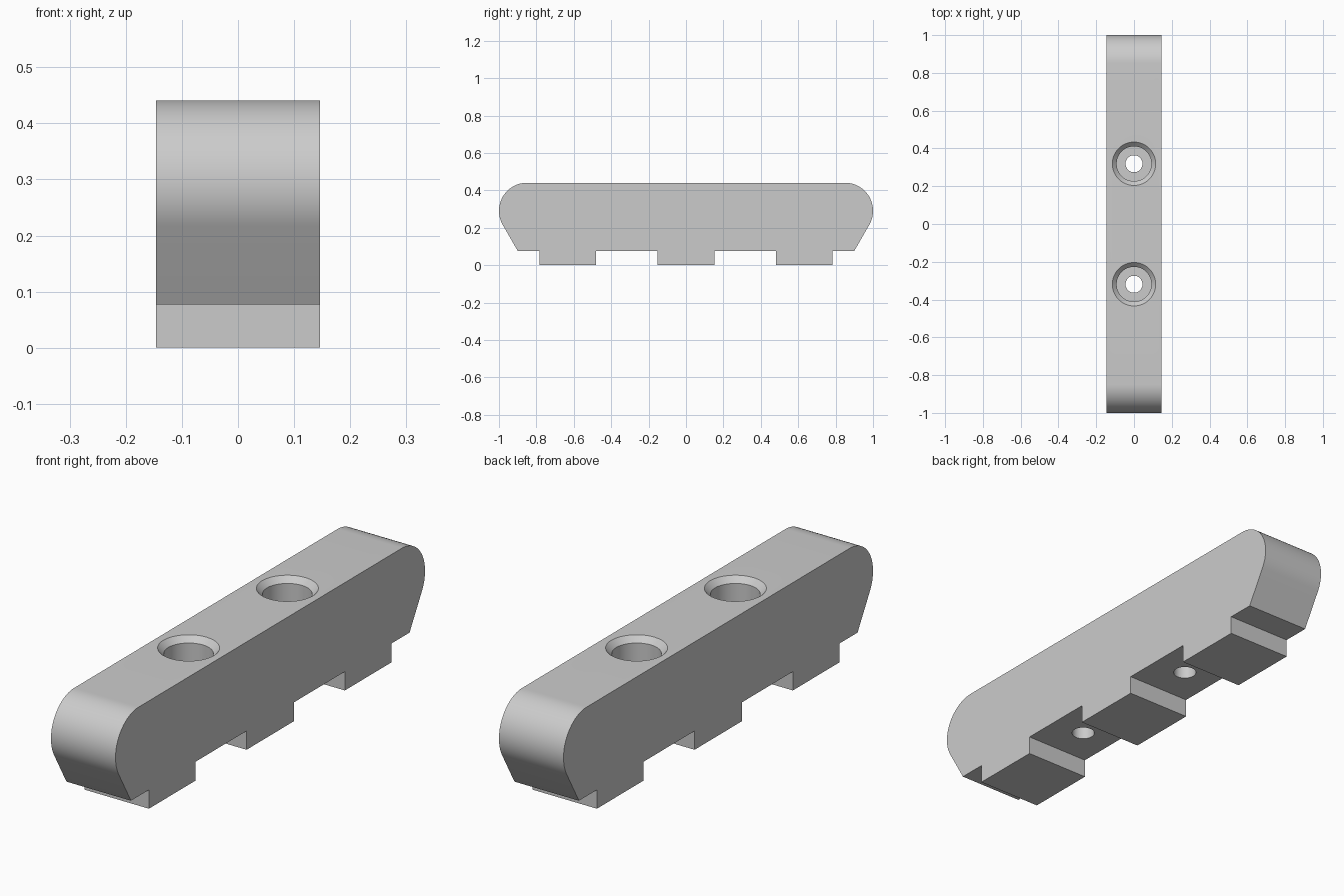
import bpy
import bmesh
from math import cos, sin, radians

HALF_WIDTH = 0.146
TOP, BELLY = 0.441, 0.077
END_RADIUS = 0.15
HOLE_Y = 0.319

cube = bpy.data.objects.get("Cube")
if cube:
    bpy.data.objects.remove(cube, do_unlink=True)

grey = bpy.data.materials.new("plain grey")
grey.use_nodes = True
colour = (0.6, 0.6, 0.6, 1)
grey.diffuse_color = colour
grey.node_tree.nodes["Principled BSDF"].inputs["Base Color"].default_value = colour


def new_object(name, bm):
    bmesh.ops.recalc_face_normals(bm, faces=bm.faces)
    mesh = bpy.data.meshes.new(name)
    bm.to_mesh(mesh)
    bm.free()
    mesh.materials.append(grey)
    obj = bpy.data.objects.new(name, mesh)
    bpy.context.collection.objects.link(obj)
    return obj


def clamp_bar():
    # Half of the side outline: feet, sloped end, rounded nose
    half = [(0.153, 0), (0.153, BELLY), (0.482, BELLY), (0.482, 0),
            (0.784, 0), (0.784, BELLY), (0.90, BELLY)]
    for i in range(25):
        a = radians(-30 + 120 * i / 24)
        half.append((1 - END_RADIUS + END_RADIUS * cos(a),
                     TOP - END_RADIUS + END_RADIUS * sin(a)))
    outline = half + [(-y, z) for y, z in reversed(half)]
    bm = bmesh.new()
    face = bm.faces.new([bm.verts.new((-HALF_WIDTH, y, z)) for y, z in outline])
    extruded = bmesh.ops.extrude_face_region(bm, geom=[face], use_keep_orig=True)
    moved = [v for v in extruded["geom"] if isinstance(v, bmesh.types.BMVert)]
    bmesh.ops.translate(bm, verts=moved, vec=(2 * HALF_WIDTH, 0, 0))
    return new_object("clamp_bar", bm)


def hole_cutter(y, segments=48):
    # Turned profile: bolt hole, counterbore, countersunk rim
    profile = [(0.045, -0.1), (0.045, 0.22), (0.092, 0.22),
               (0.092, TOP - 0.023), (0.115, TOP), (0.115, TOP + 0.1)]
    bm = bmesh.new()
    rings = []
    for r, z in profile:
        angles = [radians(360 * i / segments) for i in range(segments)]
        rings.append([bm.verts.new((r * cos(a), y + r * sin(a), z)) for a in angles])
    for low, high in zip(rings, rings[1:]):
        for i in range(segments):
            j = (i + 1) % segments
            bm.faces.new((low[i], low[j], high[j], high[i]))
    bm.faces.new(rings[0])
    bm.faces.new(rings[-1])
    cutter = new_object("bolt_hole_cutter", bm)
    cutter.hide_render = True
    return cutter


bar = clamp_bar()
bpy.context.view_layer.objects.active = bar
bar.select_set(True)

# Two bolt holes through the bar
for side in (-1, 1):
    cutter = hole_cutter(side * HOLE_Y)
    cut = bar.modifiers.new("bolt_hole", 'BOOLEAN')
    cut.operation = 'DIFFERENCE'
    cut.solver = 'EXACT'
    cut.object = cutter
    bpy.ops.object.modifier_apply(modifier=cut.name)
    bpy.data.objects.remove(cutter, do_unlink=True)

bpy.ops.object.select_all(action='DESELECT')
bar.select_set(True)
bpy.ops.object.shade_smooth_by_angle(angle=radians(25))
